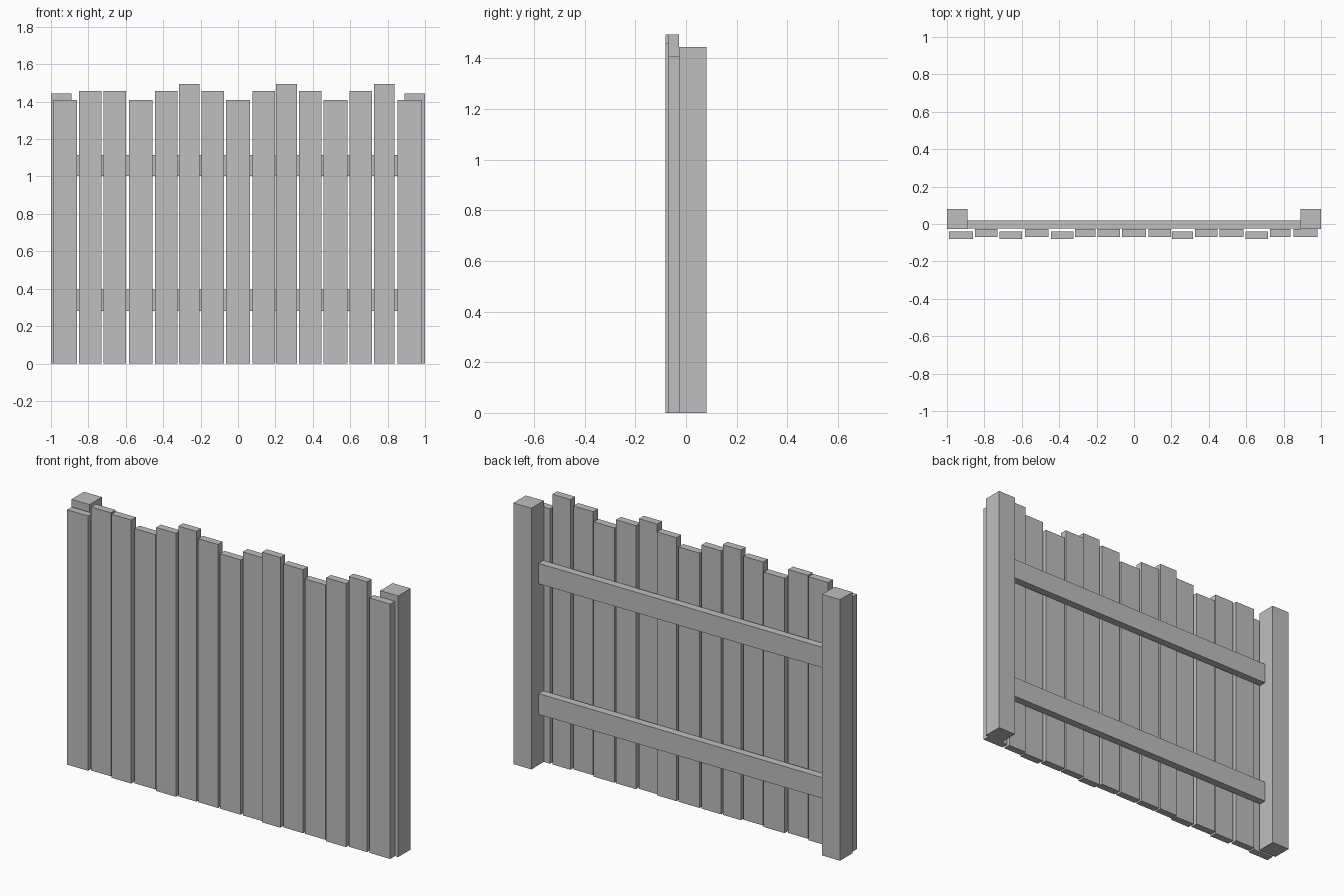
import bpy

cube = bpy.data.objects.get("Cube")
if cube:
    bpy.data.objects.remove(cube, do_unlink=True)

grey = bpy.data.materials.new("plain_grey")
grey.use_nodes = True
grey.diffuse_color = (0.52, 0.52, 0.52, 1)
grey.node_tree.nodes["Principled BSDF"].inputs["Base Color"].default_value = (0.52, 0.52, 0.52, 1)


def box(name, x, y, z):
    """Box spanning the given (low, high) range on each axis."""
    bpy.ops.mesh.primitive_cube_add(size=1)
    ob = bpy.context.object
    ob.name = name
    ob.location = [(a + b) / 2 for a, b in (x, y, z)]
    ob.scale = [b - a for a, b in (x, y, z)]
    bpy.ops.object.transform_apply(location=True, rotation=False, scale=True)
    ob.data.materials.append(grey)
    return ob


# Square posts at both ends
box("right_post", (-1, -0.89), (-0.028, 0.081), (0, 1.445))
box("left_post", (0.89, 1), (-0.028, 0.081), (0, 1.445))

# Horizontal rails between the posts
box("lower_rail", (-0.89, 0.89), (-0.024, 0.018), (0.28, 0.395))
box("upper_rail", (-0.89, 0.89), (-0.024, 0.018), (1.003, 1.116))

# Upright boards: short, medium and tall, each with its own width
short, medium, tall = (0.128, 1.41), (0.121, 1.458), (0.111, 1.495)
sizes = [short, medium, medium, short, medium, tall, medium, short,
         medium, tall, medium, short, medium, tall, short]
centres = [-0.925, -0.79, -0.658, -0.52, -0.384, -0.261, -0.135, 0.001,
           0.138, 0.26, 0.387, 0.521, 0.657, 0.782, 0.916]
forward = {0, 2, 4, 9, 12}  # boards standing slightly proud
for i, (x, (width, height)) in enumerate(zip(centres, sizes)):
    front = -0.081 if i in forward else -0.069
    box(f"board_{i + 1}", (x - width / 2, x + width / 2),
        (front, front + 0.041), (0, height))
